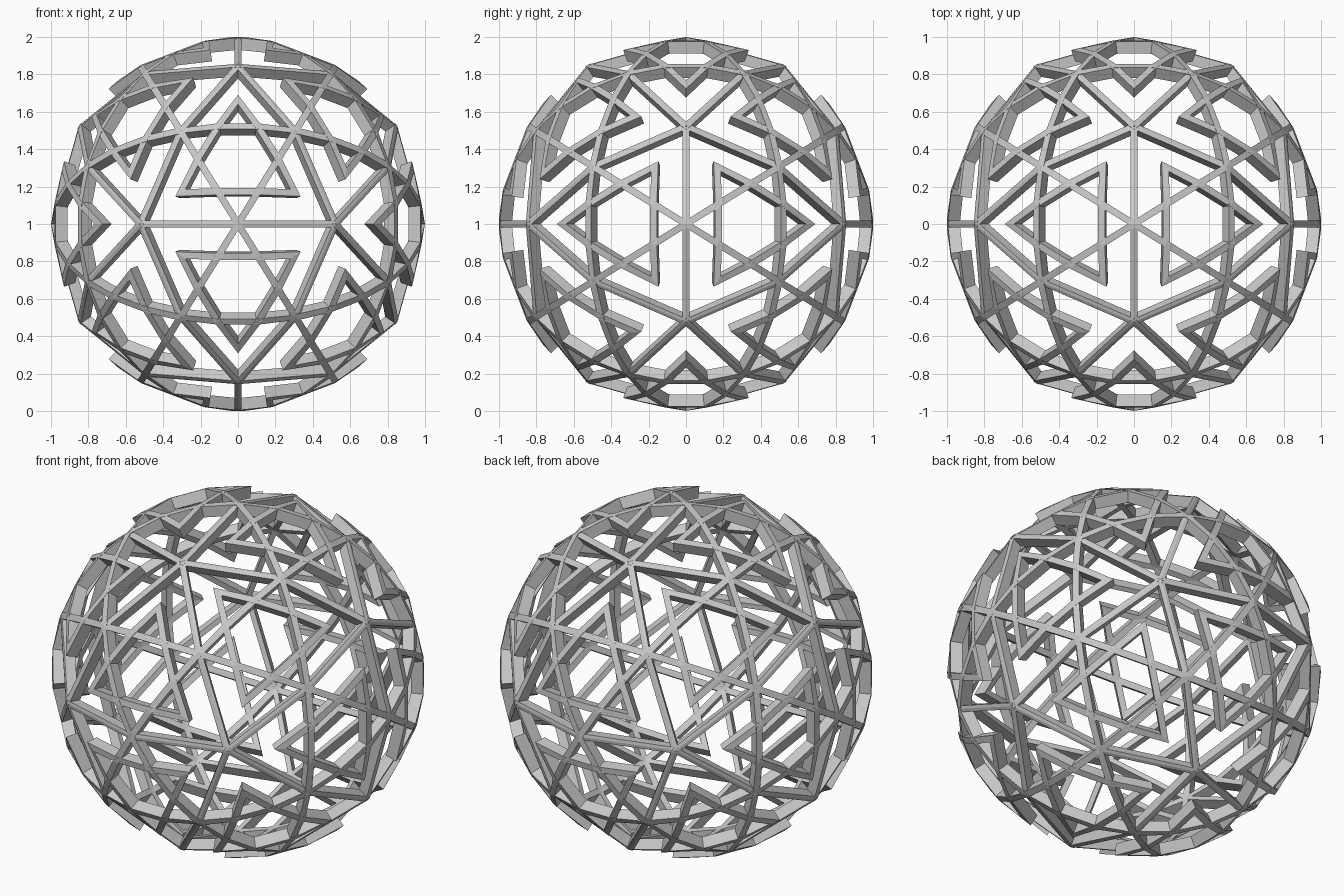
import bpy, bmesh, math
from itertools import combinations
from mathutils import Vector

cube = bpy.data.objects.get("Cube")
if cube:
    bpy.data.objects.remove(cube, do_unlink=True)

RADIUS = 1.0        # sphere touched by the strut ends and the stars
BAR = 0.036         # star bar width
DEPTH = 0.065       # inward depth of bars and struts
CENTRE = Vector((0, 0, 1))

grey = bpy.data.materials.new("light_grey")
grey.use_nodes = True
colour = (0.58, 0.58, 0.58, 1)
grey.diffuse_color = colour
grey.node_tree.nodes["Principled BSDF"].inputs["Base Color"].default_value = colour


def loft_loops(bm, loops, closed):
    """Skin a list of point loops, joining the last to the first or capping the ends."""
    rings = [[bm.verts.new(p + CENTRE) for p in loop] for loop in loops]
    n = len(rings[0])
    pairs = list(zip(rings, rings[1:]))
    if closed:
        pairs.append((rings[-1], rings[0]))
    else:
        bm.faces.new(rings[0])
        bm.faces.new(rings[-1])
    for a, b in pairs:
        for i in range(n):
            j = (i + 1) % n
            bm.faces.new((a[i], a[j], b[j], b[i]))


def finish(bm, name):
    bmesh.ops.recalc_face_normals(bm, faces=bm.faces[:])
    mesh = bpy.data.meshes.new(name)
    bm.to_mesh(mesh)
    bm.free()
    mesh.materials.append(grey)
    obj = bpy.data.objects.new(name, mesh)
    bpy.context.collection.objects.link(obj)


def on_sphere(p, radius=RADIUS):
    return p.normalized() * radius


# Icosahedron corners, edges and faces
phi = (1 + math.sqrt(5)) / 2
corners = []
for s in (-1, 1):
    for t in (-phi, phi):
        corners += [Vector((s, t, 0)), Vector((0, s, t)), Vector((t, 0, s))]
corners = [on_sphere(c) for c in corners]


def near(a, b):
    return (a - b).length < RADIUS * 1.1


edges = [e for e in combinations(corners, 2) if near(*e)]
faces = [f for f in combinations(corners, 3)
         if all(near(a, b) for a, b in combinations(f, 2))]

# Ridged struts: every edge bends at its middle, out on the sphere
profile = [(0, 0), (0.018, -0.003), (0.014, -DEPTH), (-0.014, -DEPTH), (-0.018, -0.003)]
bm = bmesh.new()
for a, b in edges:
    side = a.cross(b).normalized()
    path = [a, on_sphere(a + b), b]
    loft_loops(bm, [[p + side * x + p.normalized() * y for x, y in profile]
                    for p in path], False)
finish(bm, "strut_frame")

# Six-pointed stars: two triangular rings in each face, bent where the bars
# cross so that tips and crossings all lie on the sphere
bm = bmesh.new()
for a, b, c in faces:
    tips = [on_sphere(a + b), on_sphere(b + c), on_sphere(c + a)]
    hub = sum(tips, Vector()) / 3
    for turn in (1, -1):
        arms = [(tip - hub) * turn for tip in tips]
        loops = []
        for i, arm in enumerate(arms):
            following = arms[(i + 1) % 3]
            half_bar = (arm + following).normalized() * BAR / 2
            stations = [(arm, arm.normalized() * BAR),
                        (arm.lerp(following, 1 / 3), half_bar),
                        (arm.lerp(following, 2 / 3), half_bar)]
            for place, offset in stations:
                outer, inner = hub + place + offset, hub + place - offset
                loops.append([on_sphere(outer), on_sphere(inner),
                              on_sphere(inner, RADIUS - DEPTH),
                              on_sphere(outer, RADIUS - DEPTH)])
        loft_loops(bm, loops, True)
finish(bm, "star_lattice")
